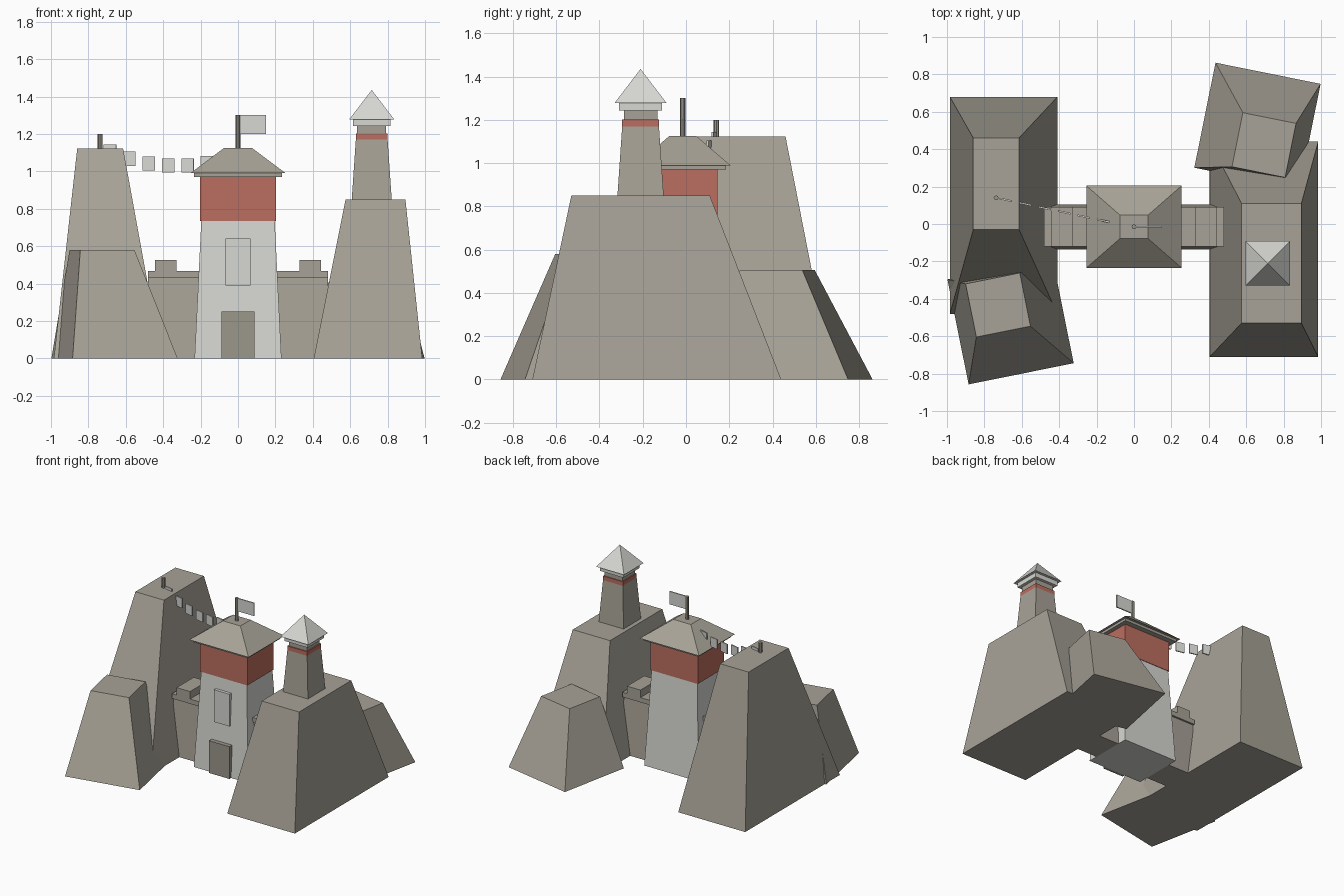
import bpy, bmesh, math
from mathutils import Matrix

cube = bpy.data.objects.get("Cube")
if cube:
    bpy.data.objects.remove(cube, do_unlink=True)


def material(name, r, g, b):
    m = bpy.data.materials.new(name)
    m.use_nodes = True
    m.diffuse_color = (r, g, b, 1)
    m.node_tree.nodes["Principled BSDF"].inputs["Base Color"].default_value = (r, g, b, 1)
    return m


STONE = material("warm grey stone", 0.39, 0.365, 0.31)
DARK = material("dark grey", 0.33, 0.31, 0.26)
LIGHT = material("pale grey", 0.68, 0.68, 0.65)
RED = material("brick red", 0.50, 0.155, 0.115)


def finish(name, bm, mat):
    bmesh.ops.recalc_face_normals(bm, faces=bm.faces)
    mesh = bpy.data.meshes.new(name)
    bm.to_mesh(mesh)
    bm.free()
    mesh.materials.append(mat)
    ob = bpy.data.objects.new(name, mesh)
    bpy.context.collection.objects.link(ob)
    return ob


def frustum(name, mat, low, high, z0, z1, angle=0):
    """Block from a low to a high rectangle, each (x, y, width, depth)."""
    bm = bmesh.new()
    turn = Matrix.Rotation(math.radians(angle), 2)
    rings = []
    for (x, y, w, d), z in ((low, z0), (high, z1)):
        ring = []
        for sx, sy in ((-1, -1), (1, -1), (1, 1), (-1, 1)):
            c, s = turn[0][0], turn[1][0]
            px, py = sx * w / 2, sy * d / 2
            ring.append(bm.verts.new((x + c * px - s * py, y + s * px + c * py, z)))
        rings.append(ring)
    a, b = rings
    bm.faces.new(a)
    bm.faces.new(b)
    for i in range(4):
        j = (i + 1) % 4
        bm.faces.new((a[i], a[j], b[j], b[i]))
    return finish(name, bm, mat)


def box(name, mat, x, y, w, d, z0, z1, angle=0):
    return frustum(name, mat, (x, y, w, d), (x, y, w, d), z0, z1, angle)


def cone(name, mat, x, y, z0, z1, r0, r1, sides, angle=0):
    bm = bmesh.new()
    place = Matrix.Translation((x, y, (z0 + z1) / 2)) @ Matrix.Rotation(math.radians(angle), 4, "Z")
    bmesh.ops.create_cone(bm, cap_ends=True, segments=sides, radius1=r0, radius2=r1,
                          depth=z1 - z0, matrix=place)
    return finish(name, bm, mat)


# Rocks
frustum("right_cliff", STONE, (0.695, -0.135, 0.58, 1.15), (0.735, -0.21, 0.32, 0.64), 0, 0.85)
frustum("left_cliff", STONE, (-0.697, 0.10, 0.575, 1.16), (-0.737, 0.215, 0.245, 0.49), 0, 1.123)
frustum("front_boulder", STONE, (-0.66, -0.52, 0.573, 0.573), (-0.727, -0.433, 0.295, 0.29), 0, 0.58, 11.4)
frustum("back_boulder", STONE, (0.66, 0.525, 0.573, 0.573), (0.695, 0.422, 0.29, 0.295), 0, 0.505, -11.4)

# Gate tower
TY = -0.015
frustum("tower_body", LIGHT, (0, TY, 0.465, 0.39), (0, TY, 0.39, 0.31), 0, 0.76)
box("tower_band", RED, 0, TY, 0.405, 0.32, 0.735, 0.975)
box("roof_eave", STONE, 0, TY, 0.47, 0.40, 0.97, 0.995)
frustum("tower_roof", STONE, (0, TY, 0.51, 0.44), (0, TY, 0.15, 0.125), 0.99, 1.125)
box("door", DARK, 0, -0.19, 0.175, 0.08, 0, 0.25)
box("window_panel", LIGHT, 0, -0.17, 0.135, 0.06, 0.39, 0.64)

# Curtain walls with a coping and one merlon each
for side, s in (("left", 1), ("right", -1)):
    frustum(side + "_wall", STONE, (s * 0.32, TY, 0.32, 0.24), (s * 0.32, TY, 0.32, 0.18), 0, 0.435)
    box(side + "_coping", STONE, s * 0.32, TY, 0.325, 0.21, 0.43, 0.467)
    box(side + "_merlon", STONE, s * 0.385, TY, 0.115, 0.21, 0.46, 0.525)

# Watch turret on the right cliff
WX, WY = 0.715, -0.21
frustum("turret_body", STONE, (WX, WY, 0.215, 0.215), (WX, WY, 0.17, 0.17), 0.84, 1.17)
box("turret_band", RED, WX, WY, 0.17, 0.17, 1.163, 1.202)
box("turret_neck", STONE, WX, WY, 0.155, 0.155, 1.20, 1.245)
box("turret_eave", LIGHT, WX, WY, 0.20, 0.20, 1.243, 1.28)
cone("turret_roof", LIGHT, WX, WY, 1.278, 1.435, 0.12 * math.sqrt(2), 0, 4, 45)

# Poles and flag
cone("roof_pole", DARK, 0, TY, 1.1, 1.3, 0.013, 0.013, 8)
cone("cliff_pole", DARK, -0.737, 0.14, 1.1, 1.2, 0.013, 0.013, 8)
box("flag", LIGHT, 0.08, TY, 0.14, 0.009, 1.2, 1.3)

# Sagging row of pennants
for i in range(6):
    x = -0.685 + 0.104 * i
    top = 1.067 + 0.6 * (x + 0.33) ** 2
    y = 0.14 - 0.215 * (x + 0.735)
    box(f"pennant_{i + 1}", LIGHT, x, y, 0.068, 0.009, top - 0.075, top, -12)
